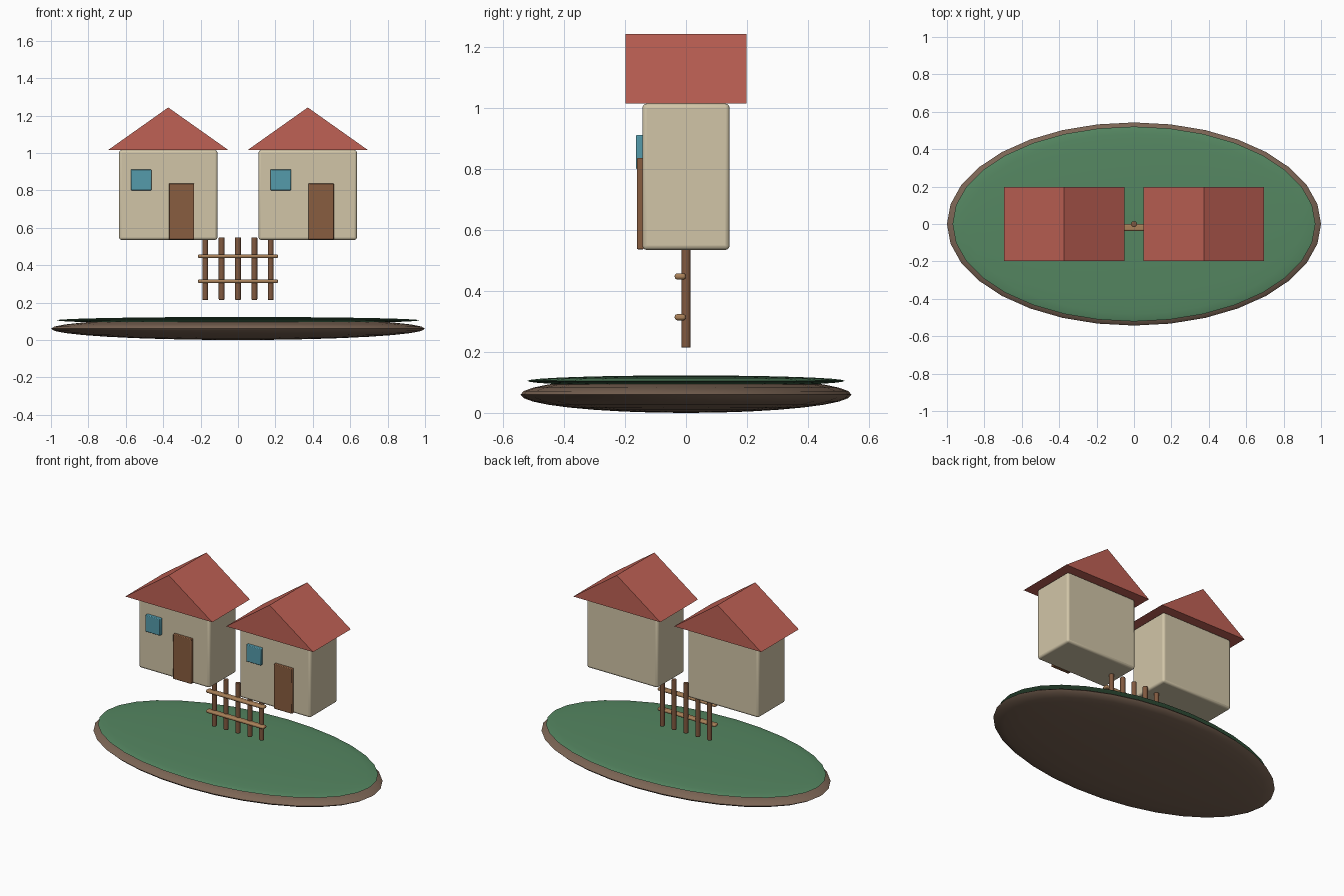
import bpy, math

if "Cube" in bpy.data.objects:
    bpy.data.objects.remove(bpy.data.objects["Cube"])


def material(name, rgb):
    m = bpy.data.materials.new(name)
    m.diffuse_color = (*rgb, 1)
    m.use_nodes = True
    m.node_tree.nodes["Principled BSDF"].inputs["Base Color"].default_value = m.diffuse_color
    return m


SOIL = material("soil", (0.20, 0.13, 0.09))
GRASS = material("grass", (0.09, 0.24, 0.12))
WALL = material("wall", (0.64, 0.56, 0.39))
ROOF = material("roof", (0.52, 0.12, 0.09))
DOOR = material("door", (0.25, 0.11, 0.05))
GLASS = material("glass", (0.09, 0.33, 0.41))
POST = material("post", (0.22, 0.10, 0.05))
RAIL = material("rail", (0.40, 0.22, 0.10))


def finish(ob, name, mat, bevel=0, segments=2):
    ob.name = name
    ob.data.materials.append(mat)
    bpy.ops.object.transform_apply(location=False, rotation=False, scale=True)
    bpy.ops.object.shade_smooth_by_angle(angle=math.radians(35))
    if bevel:
        b = ob.modifiers.new("bevel", 'BEVEL')
        b.width, b.segments = bevel, segments
        b.limit_method = 'ANGLE'
    return ob


def box(name, x, y, z, mat, bevel, segments=2):
    # x, y, z are (min, max) ranges
    bpy.ops.mesh.primitive_cube_add(size=1, location=[(a + b) / 2 for a, b in (x, y, z)])
    ob = bpy.context.object
    ob.scale = [b - a for a, b in (x, y, z)]
    return finish(ob, name, mat, bevel, segments)


def disc(name, z, size, mat):
    bpy.ops.mesh.primitive_uv_sphere_add(segments=32, ring_count=16, radius=1, location=(0, 0, z))
    bpy.context.object.scale = size
    return finish(bpy.context.object, name, mat)


def gable_roof(name, cx, w, d, z0, z1, mat):
    verts = [(cx + px, y, z) for y in (-d, d) for px, z in ((-w, z0), (w, z0), (0, z1))]
    faces = [(0, 1, 2), (5, 4, 3), (0, 3, 4, 1), (1, 4, 5, 2), (2, 5, 3, 0)]
    me = bpy.data.meshes.new(name)
    me.from_pydata(verts, [], faces)
    me.materials.append(mat)
    ob = bpy.data.objects.new(name, me)
    bpy.context.collection.objects.link(ob)


# Flattened island: soil with a grass cap
disc("soil_base", 0.06, (1.0, 0.543, 0.06), SOIL)
disc("grass_top", 0.105, (0.97, 0.521, 0.018), GRASS)

# Two identical houses
for side, cx in (("left", -0.373), ("right", 0.373)):
    box(side + "_house_walls", (cx - 0.263, cx + 0.263), (-0.143, 0.143), (0.535, 1.015), WALL, 0.014, 3)
    gable_roof(side + "_house_roof", cx, 0.322, 0.199, 1.015, 1.243, ROOF)
    box(side + "_house_door", (cx + 0.004, cx + 0.139), (-0.161, -0.138), (0.537, 0.837), DOOR, 0.004)
    box(side + "_house_window", (cx - 0.199, cx - 0.09), (-0.164, -0.138), (0.80, 0.912), GLASS, 0.004)

# Fence posts
for i in range(5):
    bpy.ops.mesh.primitive_cylinder_add(vertices=16, radius=0.0155, depth=0.335,
                                        location=((i - 2) * 0.0875, 0, 0.3815))
    finish(bpy.context.object, f"fence_post_{i + 1}", POST, 0.004)

# Fence rails
for name, z in (("lower", 0.314), ("upper", 0.448)):
    box(name + "_fence_rail", (-0.214, 0.214), (-0.037, -0.001), (z - 0.01, z + 0.01), RAIL, 0.008, 3)
